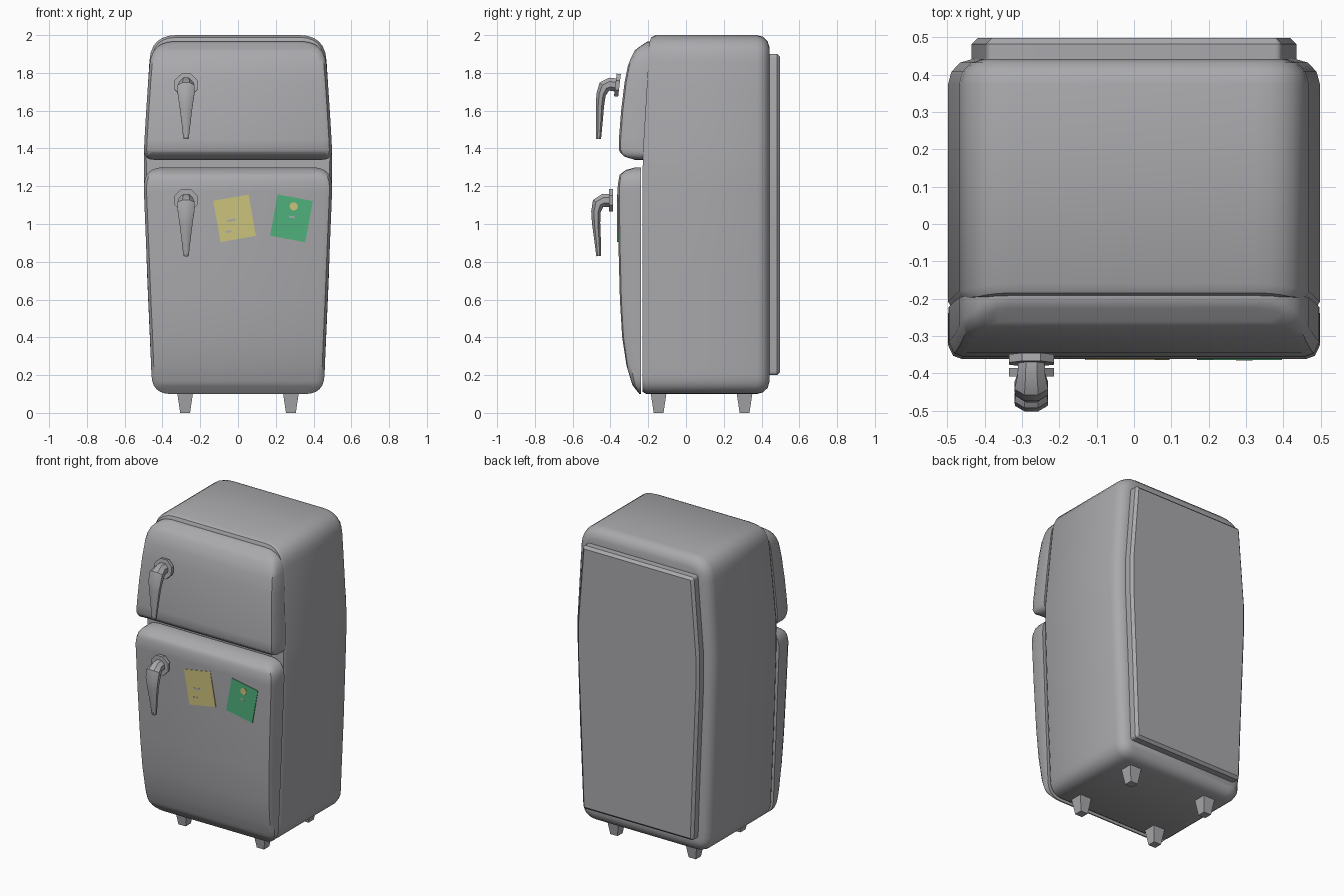
import bpy, bmesh, math
from mathutils import Vector, Matrix

if "Cube" in bpy.data.objects:
    bpy.data.objects.remove(bpy.data.objects["Cube"])


def material(name, rgb):
    m = bpy.data.materials.new(name)
    m.diffuse_color = (*rgb, 1)
    m.use_nodes = True
    m.node_tree.nodes["Principled BSDF"].inputs["Base Color"].default_value = m.diffuse_color
    return m


GRAY = material("gray enamel", (0.40, 0.40, 0.42))
YELLOW = material("yellow paper", (0.60, 0.54, 0.20))
GREEN = material("green paper", (0.08, 0.44, 0.20))


def finish(bm, name, mat, smooth=True):
    bmesh.ops.recalc_face_normals(bm, faces=bm.faces)
    me = bpy.data.meshes.new(name)
    bm.to_mesh(me)
    bm.free()
    me.materials.append(mat)
    ob = bpy.data.objects.new(name, me)
    bpy.context.collection.objects.link(ob)
    if smooth:
        bpy.ops.object.select_all(action='DESELECT')
        ob.select_set(True)
        bpy.context.view_layer.objects.active = ob
        bpy.ops.object.shade_smooth_by_angle(angle=math.radians(35))
    return ob


def interp(table):
    """Piecewise linear function from (z, y) pairs."""
    def f(z):
        if z <= table[0][0]:
            return table[0][1]
        for (a, ya), (b, yb) in zip(table, table[1:]):
            if z <= b:
                return ya + (yb - ya) * (z - a) / (b - a)
        return table[-1][1]
    return f


def outline(corners, steps=6):
    """Symmetric closed outline from right-hand (x, z, fillet) corners."""
    pts = [Vector(c[:2]) for c in corners]
    ext = [Vector((0, pts[0].y))] + pts + [Vector((0, pts[-1].y))]
    out = []
    for i, c in enumerate(corners):
        p, r = pts[i], c[2]
        if r == 0:
            out.append(p)
            continue
        a = p + (ext[i] - p).normalized() * r
        b = p + (ext[i + 2] - p).normalized() * r
        for k in range(steps + 1):
            t = k / steps
            out.append(a * (1 - t) ** 2 + p * 2 * t * (1 - t) + b * t * t)
    return out + [Vector((-p.x, p.y)) for p in reversed(out)]


def inset(pts, d):
    n, res = len(pts), []
    for i, p in enumerate(pts):
        a = (p - pts[i - 1]).normalized()
        b = (pts[(i + 1) % n] - p).normalized()
        t = (a + b).normalized()
        res.append(p + Vector((-t.y, t.x)) * d / max(t.dot(b), 0.5))
    return res


def shell(name, corners, rings):
    """Loft the outline along y; each ring is (y function of z, inset)."""
    base, bm, loops = outline(corners), bmesh.new(), []
    for f, d in rings:
        loops.append([bm.verts.new((p.x, f(p.y), p.y)) for p in inset(base, d)])
    n = len(base)
    for A, B in zip(loops, loops[1:]):
        for i in range(n):
            j = (i + 1) % n
            bm.faces.new((A[i], A[j], B[j], B[i]))
    for L in (loops[0], loops[-1]):
        for i in range(n // 2 - 1):
            bm.faces.new((L[i], L[i + 1], L[n - 2 - i], L[n - 1 - i]))
    return finish(bm, name, GRAY)


def const(y):
    return lambda z: y


def blend(f, g, t):
    return lambda z: f(z) * (1 - t) + g(z) * t


# Cabinet body
front = interp([(0.1, -0.23), (1.35, -0.23), (1.96, -0.195), (2.0, -0.18)])
shell("cabinet", [(0.455, 0.1, 0.1), (0.46, 0.25, 0), (0.48, 0.7, 0), (0.497, 1.2, 0),
                  (0.498, 1.38, 0), (0.478, 1.72, 0), (0.46, 2.0, 0.135)],
      [(front, 0.012), (lambda z: front(z) + 0.02, 0), (const(0.375), 0),
       (const(0.408), 0.009), (const(0.432), 0.032), (const(0.442), 0.065)])

# Back panel
shell("back_panel", [(0.395, 0.2, 0.02), (0.41, 0.6, 0), (0.435, 1.2, 0),
                     (0.435, 1.4, 0), (0.395, 1.9, 0.02)],
      [(const(0.42), 0), (const(0.482), 0), (const(0.498), 0.016)])


# Doors
def door(name, corners, back, face):
    shell(name, corners, [(back, 0), (blend(back, face, 0.7), 0),
                          (blend(back, face, 0.93), 0.014), (face, 0.038)])


door("lower_door", [(0.455, 0.1, 0.1), (0.46, 0.25, 0), (0.466, 0.4, 0), (0.475, 0.6, 0),
                    (0.487, 0.9, 0), (0.498, 1.17, 0), (0.499, 1.3, 0.105)],
     const(-0.238),
     interp([(0.1, -0.25), (0.15, -0.285), (0.25, -0.315), (0.4, -0.338), (0.6, -0.35),
             (0.9, -0.358), (1.2, -0.362), (1.26, -0.352), (1.29, -0.32), (1.3, -0.28)]))
door("upper_door", [(0.5, 1.34, 0.055), (0.495, 1.45, 0), (0.486, 1.6, 0),
                    (0.476, 1.75, 0), (0.458, 1.967, 0.125)],
     interp([(1.34, -0.228), (1.967, -0.19)]),
     interp([(1.34, -0.29), (1.36, -0.34), (1.4, -0.358), (1.5, -0.352), (1.7, -0.335),
             (1.85, -0.305), (1.92, -0.27), (1.967, -0.21)]))


# Handles: octagonal mount plate with a tapering bent lever
def handle(name, loc, tilt):
    bm = bmesh.new()
    bmesh.ops.create_cone(bm, cap_ends=True, segments=8, radius1=0.065, radius2=0.065, depth=0.022,
                          matrix=Matrix.Rotation(math.pi / 2, 4, 'X')
                          @ Matrix.Rotation(math.pi / 8, 4, 'Z'))
    # y, z, half width, half thickness
    path = [(0, 0, .035, .035), (-.04, 0, .037, .035), (-.068, -.016, .045, .033),
            (-.08, -.06, .044, .025), (-.079, -.12, .035, .022),
            (-.072, -.2, .025, .018), (-.065, -.295, .014, .013)]
    loops = []
    for i, (y, z, w, h) in enumerate(path):
        a, b = path[max(i - 1, 0)], path[min(i + 1, len(path) - 1)]
        t = Vector((b[0] - a[0], b[1] - a[1])).normalized()
        ring = []
        for k in range(8):
            u = math.tau * (k + 0.5) / 8
            s = h * math.sin(u) * 1.08
            ring.append(bm.verts.new((w * math.cos(u) * 1.08, y - t.y * s, z + t.x * s)))
        loops.append(ring)
    for A, B in zip(loops, loops[1:]):
        for i in range(8):
            bm.faces.new((A[i], A[(i + 1) % 8], B[(i + 1) % 8], B[i]))
    bm.faces.new(loops[0])
    bm.faces.new(loops[-1])
    ob = finish(bm, name, GRAY)
    ob.location = loc
    ob.rotation_euler.x = -tilt


handle("upper_handle", (-0.275, -0.363, 1.735), 0.12)
handle("lower_handle", (-0.275, -0.397, 1.125), 0)

# Feet
for x in (-0.28, 0.28):
    for y, end in ((-0.145, "front"), (0.31, "back")):
        bm = bmesh.new()
        bmesh.ops.create_cone(bm, cap_ends=True, segments=4, radius1=0.026 * 2 ** .5,
                              radius2=0.044 * 2 ** .5, depth=0.12,
                              matrix=Matrix.Translation((x, y, 0.06))
                              @ Matrix.Rotation(math.pi / 4, 4, 'Z'))
        finish(bm, f"{end}_{'left' if x < 0 else 'right'}_foot", GRAY, False)


# Notes stuck on the lower door
def plate(name, x, z, w, h, angle, mat, y=-0.361):
    bm = bmesh.new()
    bmesh.ops.create_cube(bm, size=1, matrix=Matrix.Translation((x, y, z))
                          @ Matrix.Rotation(math.radians(angle), 4, 'Y')
                          @ Matrix.Diagonal((w, 0.006, h, 1)))
    finish(bm, name, mat, False)


plate("yellow_note", -0.018, 1.03, 0.19, 0.222, -10, YELLOW)
plate("green_note", 0.283, 1.03, 0.19, 0.222, 10.5, GREEN)
plate("yellow_note_mark_a", -0.035, 1.02, 0.045, 0.012, -10, GRAY, -0.3618)
plate("yellow_note_mark_b", -0.05, 0.96, 0.03, 0.01, -10, GRAY, -0.3618)
plate("green_note_mark", 0.285, 1.037, 0.03, 0.01, 10, GRAY, -0.3618)
bm = bmesh.new()
bmesh.ops.create_cone(bm, cap_ends=True, segments=12, radius1=0.022, radius2=0.022, depth=0.006,
                      matrix=Matrix.Translation((0.295, -0.363, 1.093))
                      @ Matrix.Rotation(math.pi / 2, 4, 'X'))
finish(bm, "round_magnet", YELLOW, False)
